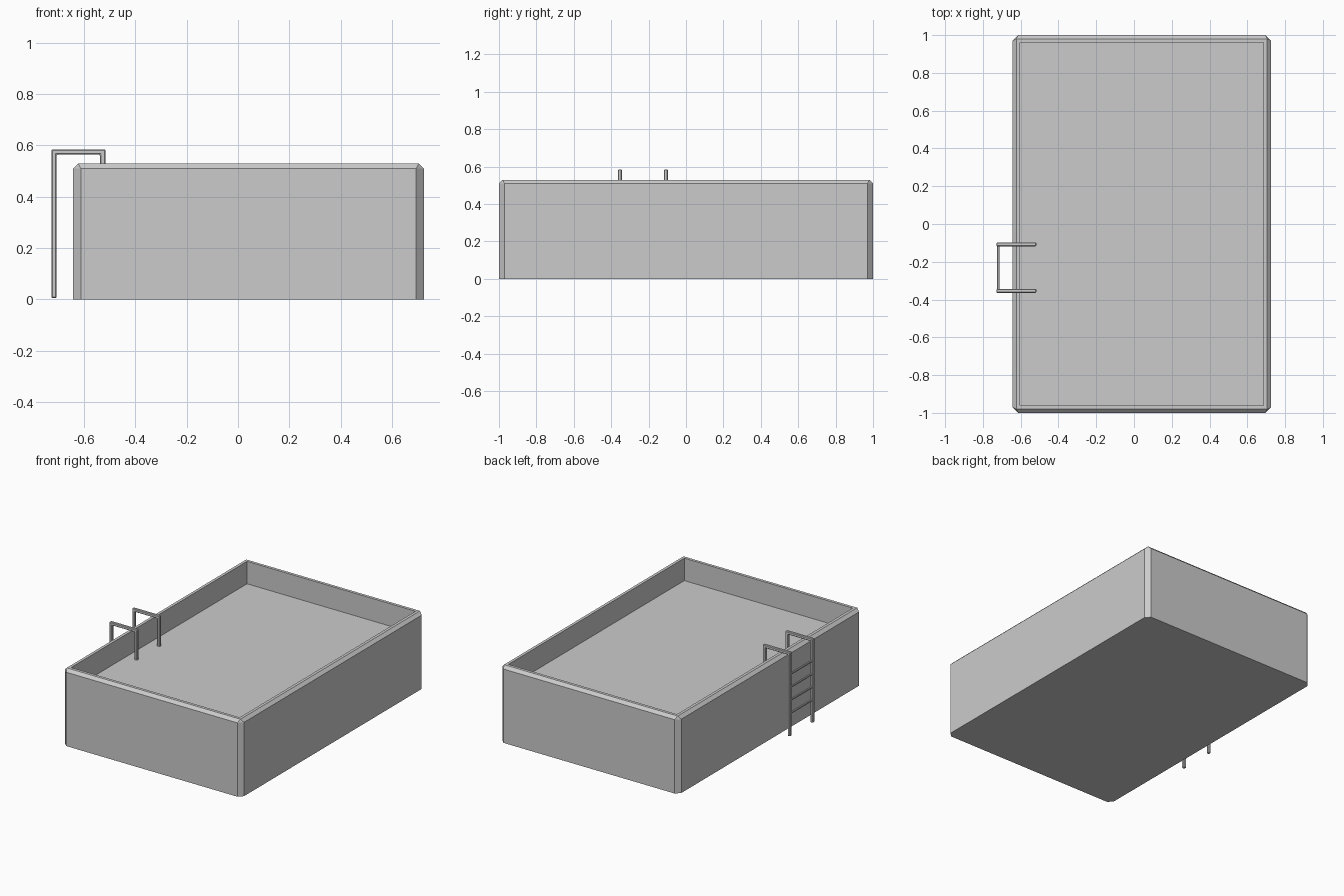
import bpy, bmesh

if "Cube" in bpy.data.objects:
    bpy.data.objects.remove(bpy.data.objects["Cube"])

X0, X1, Y0, Y1 = -0.643, 0.725, -1.0, 1.0


def ring(bm, inset, z, cut=0.0):
    """Rectangle loop of 8 verts with optionally cut corners."""
    a, b, c, d = X0 + inset, X1 - inset, Y0 + inset, Y1 - inset
    pts = [(a + cut, c), (b - cut, c), (b, c + cut), (b, d - cut),
           (b - cut, d), (a + cut, d), (a, d - cut), (a, c + cut)]
    return [bm.verts.new((x, y, z)) for x, y in pts]


def finish(bm, name, bevel=0.0):
    bmesh.ops.recalc_face_normals(bm, faces=bm.faces)
    me = bpy.data.meshes.new(name)
    bm.to_mesh(me)
    bm.free()
    ob = bpy.data.objects.new(name, me)
    bpy.context.collection.objects.link(ob)
    if bevel:
        mod = ob.modifiers.new("edge_bevel", 'BEVEL')
        mod.width, mod.segments = bevel, 1
    return ob


# Pool shell: chamfered outside, flat rim, inner walls and water level
bm = bmesh.new()
rings = [ring(bm, 0, 0, 0.03), ring(bm, 0, 0.51, 0.03), ring(bm, 0.02, 0.53),
         ring(bm, 0.04, 0.53), ring(bm, 0.04, 0.375)]
for lo, hi in zip(rings, rings[1:]):
    for i in range(8):
        j = (i + 1) % 8
        bm.faces.new((lo[i], lo[j], hi[j], hi[i]))
bm.faces.new(rings[0])
bm.faces.new(rings[-1])
bmesh.ops.remove_doubles(bm, verts=bm.verts, dist=1e-5)
finish(bm, "pool")


# Ladder side rails: U-shaped profile extruded in y
def rail(name, y, w=0.021):
    xa, xb, zt = -0.728, -0.517, 0.585
    prof = [(xa, 0.004), (xa, zt), (xb, zt), (xb, 0.36), (xb - w, 0.36),
            (xb - w, zt - w), (xa + w, zt - w), (xa + w, 0.004)]
    bm = bmesh.new()
    f = bm.faces.new([bm.verts.new((x, y - w / 2, z)) for x, z in prof])
    ext = bmesh.ops.extrude_face_region(bm, geom=[f])["geom"]
    bmesh.ops.translate(bm, vec=(0, w, 0),
                        verts=[v for v in ext if isinstance(v, bmesh.types.BMVert)])
    finish(bm, name, 0.004)


rail("ladder_rail_front", -0.354)
rail("ladder_rail_back", -0.108)

# Ladder rungs
for i in range(4):
    bm = bmesh.new()
    bmesh.ops.create_cube(bm, size=1)
    bmesh.ops.scale(bm, vec=(0.013, 0.236, 0.013), verts=bm.verts)
    bmesh.ops.translate(bm, vec=(-0.719, -0.231, 0.16 + 0.09 * i), verts=bm.verts)
    finish(bm, f"ladder_rung_{i + 1}", 0.003)
